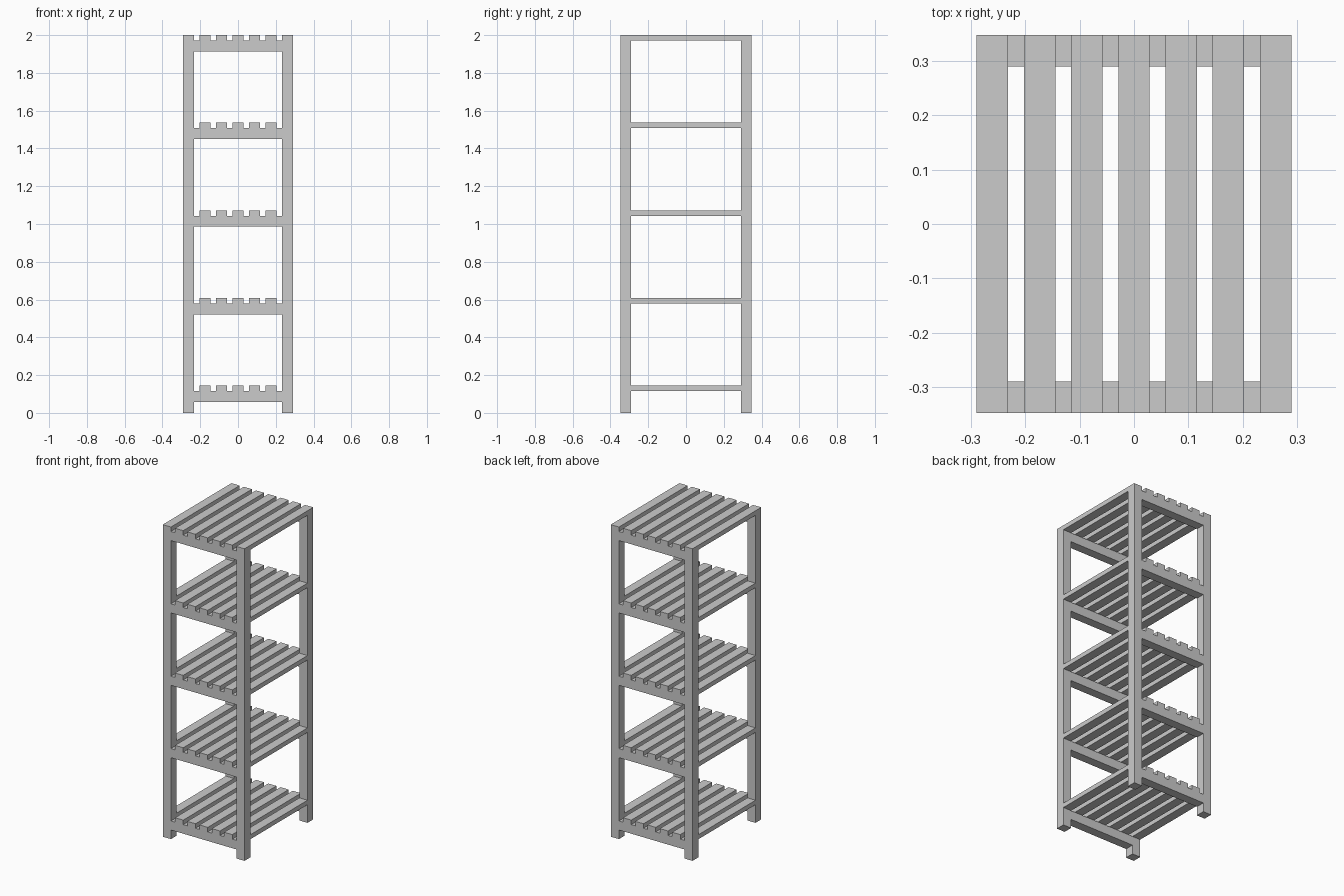
import bpy, bmesh

if "Cube" in bpy.data.objects:
    bpy.data.objects.remove(bpy.data.objects["Cube"])

U = 2 / 69          # timber module: posts 2U x 2U, slats 2U x 1U
HX, HY = 10 * U, 12 * U


def box(name, x0, x1, y0, y1, z0, z1):
    bm = bmesh.new()
    bmesh.ops.create_cube(bm, size=1)
    for v in bm.verts:
        v.co = (x1 if v.co.x > 0 else x0,
                y1 if v.co.y > 0 else y0,
                z1 if v.co.z > 0 else z0)
    me = bpy.data.meshes.new(name)
    bm.to_mesh(me)
    bm.free()
    ob = bpy.data.objects.new(name, me)
    bpy.context.collection.objects.link(ob)
    return ob


def span(side, inner, outer):
    return sorted((side * inner, side * outer))


# corner posts
for sx, xn in ((-1, "left"), (1, "right")):
    for sy, yn in ((-1, "front"), (1, "back")):
        box(f"{yn}_{xn}_post", *span(sx, HX - 2 * U, HX),
            *span(sy, HY - 2 * U, HY), 0, 2)

for level in range(5):
    top = (5 + 16 * level) * U
    # cross rails between the posts
    for sy, yn in ((-1, "front"), (1, "back")):
        box(f"{yn}_rail_{level + 1}", -HX + 2 * U, HX - 2 * U,
            *span(sy, HY - 2 * U, HY), top - 3 * U, top - U)
    # shelf slats; the outermost pair fits between the posts
    for i in range(-3, 4):
        half = HY - 2 * U if abs(i) == 3 else HY
        x = 3 * U * i
        box(f"shelf_{level + 1}_slat_{i + 4}", x - U, x + U, -half, half, top - U, top)
